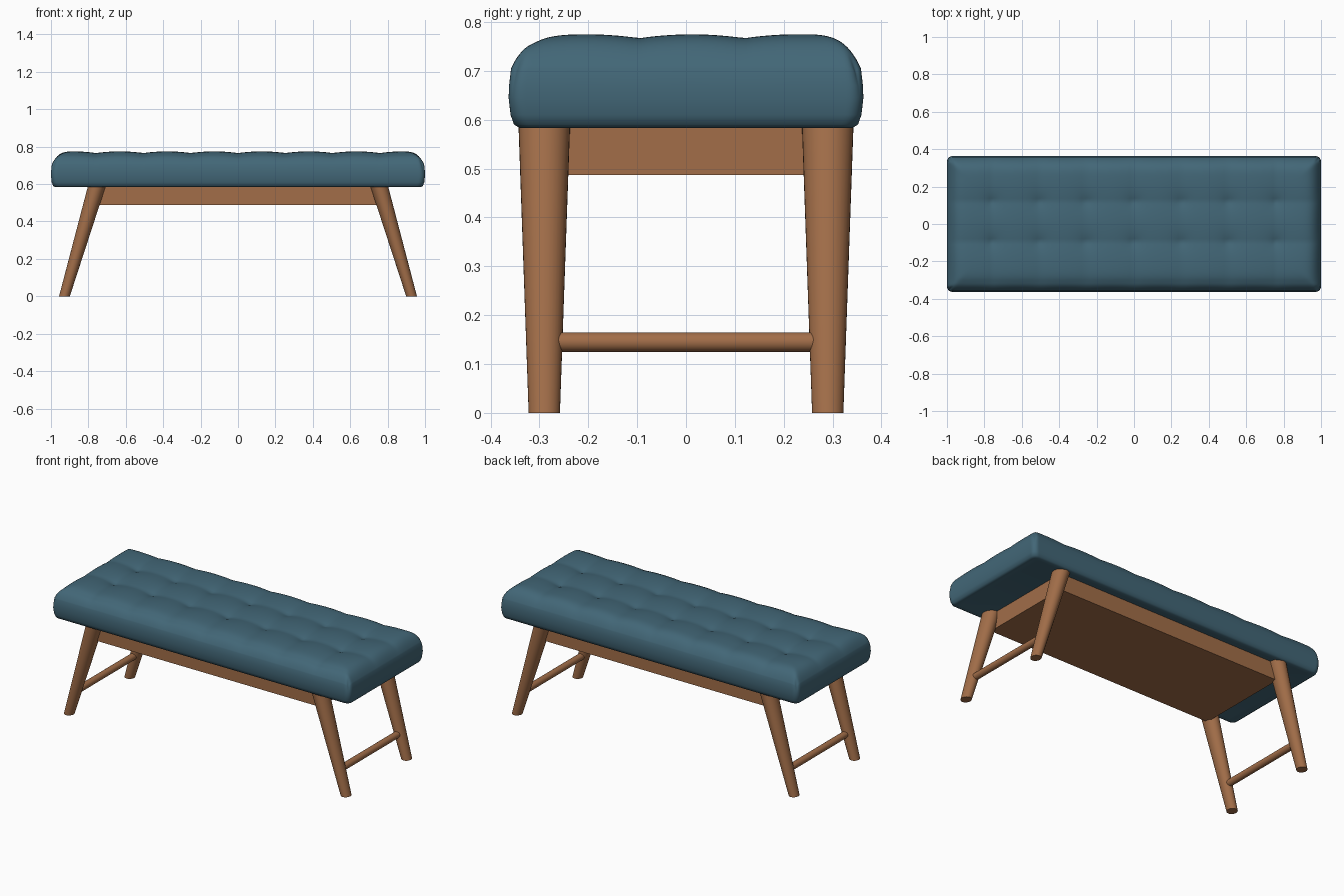
import bpy, bmesh, math

if "Cube" in bpy.data.objects:
    bpy.data.objects.remove(bpy.data.objects["Cube"], do_unlink=True)


def material(name, rgb):
    m = bpy.data.materials.new(name)
    m.use_nodes = True
    m.diffuse_color = (*rgb, 1)
    m.node_tree.nodes["Principled BSDF"].inputs["Base Color"].default_value = (*rgb, 1)
    return m


def finish(bm, name, mat, angle=40):
    bmesh.ops.recalc_face_normals(bm, faces=bm.faces)
    mesh = bpy.data.meshes.new(name)
    bm.to_mesh(mesh)
    bm.free()
    mesh.materials.append(mat)
    ob = bpy.data.objects.new(name, mesh)
    bpy.context.collection.objects.link(ob)
    bpy.ops.object.select_all(action="DESELECT")
    ob.select_set(True)
    bpy.context.view_layer.objects.active = ob
    bpy.ops.object.shade_smooth_by_angle(angle=math.radians(angle))
    return ob


teal = material("teal_fabric", (0.055, 0.135, 0.185))
wood = material("warm_wood", (0.36, 0.155, 0.066))

# Cushion: outline size, corner radius and button spacing
HX, HY, CORNER = 0.995, 0.358, 0.03
STEP_X, STEP_Y, ROW_MID = 0.253, 0.215, 0.012
buttons = [(i * STEP_X, ROW_MID + s * STEP_Y / 2) for i in range(-3, 4) for s in (-1, 1)]


def hump(t, last):
    # Pillow swell between buttons, level beyond the outermost ones
    return 1 if abs(t) > last + 0.5 else abs(math.sin(math.pi * t)) ** 0.8


def top_height(x, y):
    ex = max(0, 1 - (HX - abs(x)) / 0.16) ** 5
    ey = max(0, 1 - (HY - abs(y)) / 0.16) ** 5
    drop = 0.07 * (ex ** 3 + ey ** 3) ** (1 / 3)
    swell_x = hump(x / STEP_X, 3)
    swell_y = hump((y - ROW_MID) / STEP_Y + 0.5, 1)
    inside = max(0, 1 - ex - ey)
    tuft = sum(math.exp(-math.hypot(x - bx, y - by) / 0.035) for bx, by in buttons)
    return 0.775 - drop - inside * (0.009 * (1 - swell_x) + 0.008 * (1 - swell_y) + 0.014 * tuft)


bm = bmesh.new()
bmesh.ops.create_grid(bm, x_segments=128, y_segments=64, size=1)
for v in bm.verts:
    # Finer spacing towards the rim
    x, y = (h * (1.4 * c - 0.4 * c ** 3) for h, c in ((HX, v.co.x), (HY, v.co.y)))
    z = top_height(x, y)
    # Round the plan corners
    dx, dy = abs(x) - HX + CORNER, abs(y) - HY + CORNER
    if dx > 0 and dy > 0:
        k = max(dx, dy) / math.hypot(dx, dy)
        x = math.copysign(HX - CORNER + dx * k, x)
        y = math.copysign(HY - CORNER + dy * k, y)
    v.co = (x, y, z)

# Cushion sides and underside
edges = [e for e in bm.edges if e.is_boundary]
rim = {}
scale = (1, 1)
for out, z in ((0.004, 0.67), (0.005, 0.645), (0.001, 0.61), (-0.006, 0.59), (-0.018, 0.583), (-0.04, 0.587)):
    new = bmesh.ops.extrude_edge_only(bm, edges=edges)["geom"]
    edges = [g for g in new if isinstance(g, bmesh.types.BMEdge) and g.is_boundary]
    fx, fy = 1 + out / HX, 1 + out / HY
    for v in {v for e in edges for v in e.verts}:
        v.co = (v.co.x * fx / scale[0], v.co.y * fy / scale[1], z)
    scale = (fx, fy)
bmesh.ops.contextual_create(bm, geom=edges)
finish(bm, "cushion", teal, 60)

# Seat frame block
bm = bmesh.new()
bmesh.ops.create_cube(bm, size=1)
for v in bm.verts:
    v.co = (v.co.x * 1.51, v.co.y * 0.58, 0.487 if v.co.z < 0 else 0.6)
finish(bm, "seat_frame", wood)

# Splayed tapered legs with level feet
for sx, side in ((1, "left"), (-1, "right")):
    for sy, end in ((1, "back"), (-1, "front")):
        bm = bmesh.new()
        bmesh.ops.create_cone(bm, cap_ends=True, segments=32, radius1=0.032, radius2=0.053, depth=0.595)
        for v in bm.verts:
            t = 0 if v.co.z < 0 else 1
            v.co = (v.co.x * 0.9 + sx * (0.928 - 0.175 * t), v.co.y + sy * 0.29, 0.595 * t)
        finish(bm, f"{end}_{side}_leg", wood)

    # Rod between the front and back legs
    bm = bmesh.new()
    bmesh.ops.create_cone(bm, cap_ends=True, segments=24, radius1=0.02, radius2=0.02, depth=0.56)
    for v in bm.verts:
        v.co = (v.co.x + sx * 0.885, v.co.z, v.co.y + 0.145)
    finish(bm, f"{side}_stretcher", wood)
